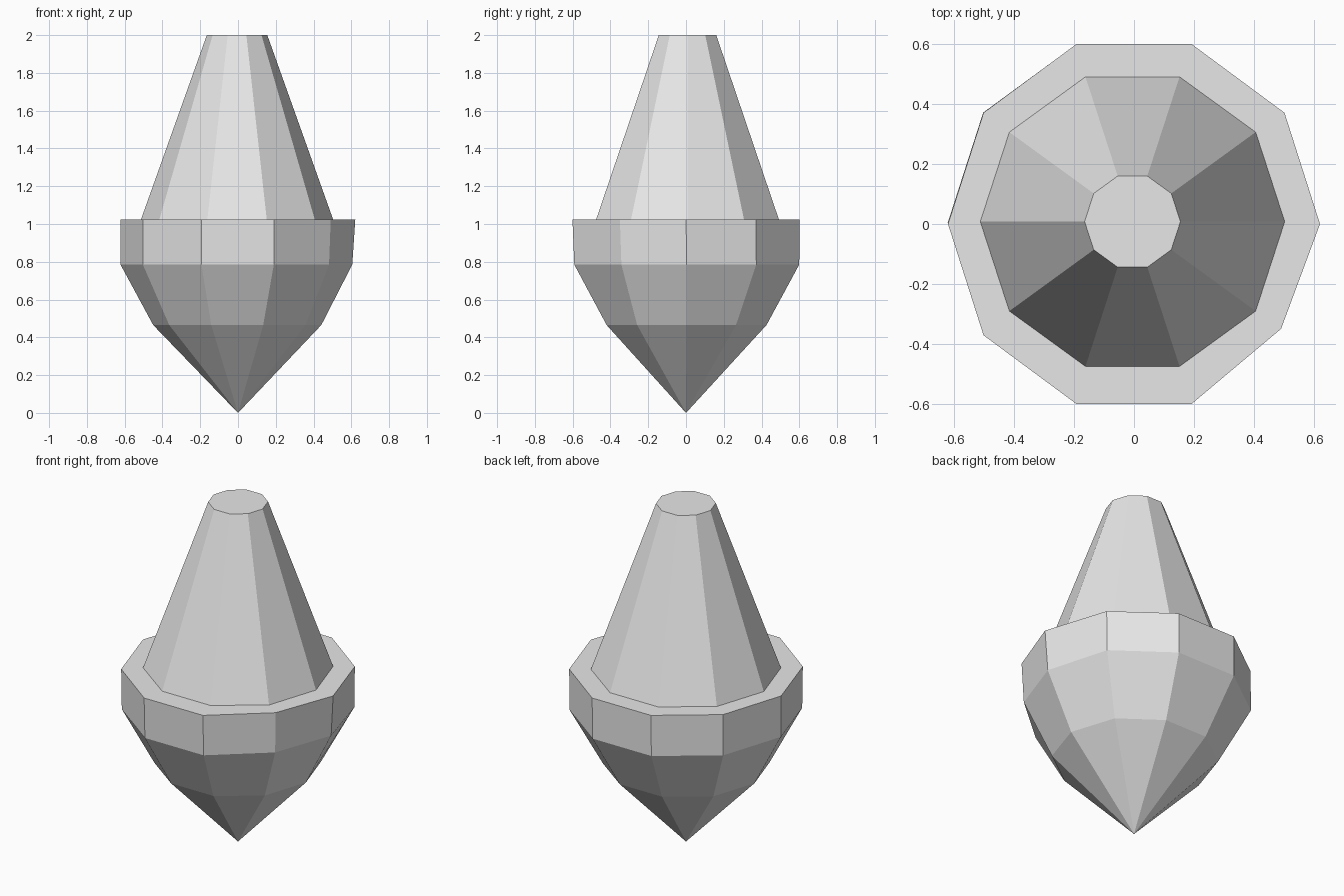
import bpy, bmesh
from math import cos, sin, tau

SIDES = 10
cube = bpy.data.objects.get("Cube")
if cube:
    bpy.data.objects.remove(cube, do_unlink=True)

grey = bpy.data.materials.new("plain grey")
grey.use_nodes = True
colour = (0.8, 0.8, 0.8, 1)
grey.diffuse_color = colour
grey.node_tree.nodes["Principled BSDF"].inputs["Base Color"].default_value = colour


def ring(bm, radius_x, radius_y, z, centre):
    return [bm.verts.new((centre[0] + radius_x * cos(tau * i / SIDES),
                          centre[1] + radius_y * sin(tau * i / SIDES), z))
            for i in range(SIDES)]


def bridge(bm, lower, upper):
    for i in range(SIDES):
        j = (i + 1) % SIDES
        bm.faces.new((lower[i], lower[j], upper[j], upper[i]))


def finish(bm, name):
    bmesh.ops.recalc_face_normals(bm, faces=bm.faces)
    mesh = bpy.data.meshes.new(name)
    bm.to_mesh(mesh)
    bm.free()
    mesh.materials.append(grey)
    obj = bpy.data.objects.new(name, mesh)
    bpy.context.collection.objects.link(obj)


# Pointed bowl with an upright rim
bm = bmesh.new()
tip = bm.verts.new((0, 0, 0))
waist = ring(bm, 0.445, 0.445, 0.465, (-0.004, 0.003))
shoulder = ring(bm, 0.62, 0.626, 0.785, (-0.002, 0.004))
rim = ring(bm, 0.621, 0.632, 1.025, (0, 0))
for i in range(SIDES):
    bm.faces.new((tip, waist[(i + 1) % SIDES], waist[i]))
bridge(bm, waist, shoulder)
bridge(bm, shoulder, rim)
bm.faces.new(rim)
# Slight dents on the right side of the front
shoulder[0].co.x = 0.605
shoulder[-1].co.xy = (0.482, -0.342)
rim[-1].co.xy = (0.491, -0.35)
finish(bm, "pointed_bowl")

# Tapered upper cone with a flat top
bm = bmesh.new()
centre = (-0.005, 0.008)
base = ring(bm, 0.51, 0.51, 1.02, centre)
top = ring(bm, 0.16, 0.16, 2, centre)
bridge(bm, base, top)
bm.faces.new(base)
bm.faces.new(top)
finish(bm, "upper_cone")
